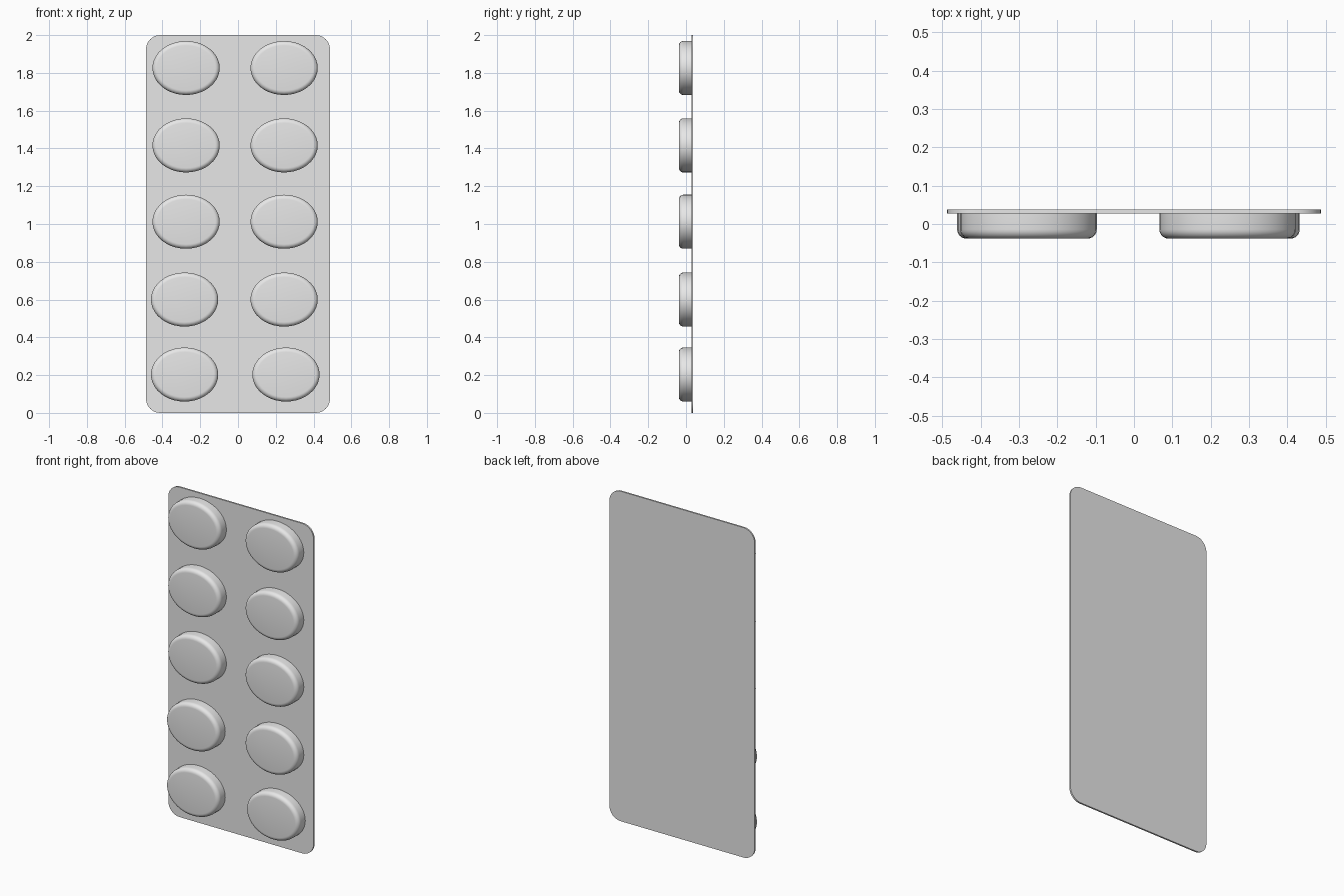
import bpy
import bmesh
from math import sin, cos, pi, radians

cube = bpy.data.objects.get("Cube")
if cube:
    bpy.data.objects.remove(cube, do_unlink=True)

# One pale grey for the whole pack
grey = bpy.data.materials.new("pale_grey")
grey.use_nodes = True
colour = (0.8, 0.8, 0.8, 1)
grey.diffuse_color = colour
grey.node_tree.nodes["Principled BSDF"].inputs["Base Color"].default_value = colour

FRONT, BACK, SHEET_FRONT = -0.038, 0.038, 0.028
HALF_WIDTH, HEIGHT, CORNER = 0.487, 2.0, 0.075
SEGMENTS = 40


def loft(name, rings):
    """Skin matching rings of points, front to back, and cap both ends."""
    bm = bmesh.new()
    loops = [[bm.verts.new(p) for p in ring] for ring in rings]
    n = len(loops[0])
    for a, b in zip(loops, loops[1:]):
        for i in range(n):
            j = (i + 1) % n
            bm.faces.new((a[i], a[j], b[j], b[i]))
    bm.faces.new(loops[0])
    bm.faces.new(loops[-1])
    bmesh.ops.recalc_face_normals(bm, faces=bm.faces)
    mesh = bpy.data.meshes.new(name)
    bm.to_mesh(mesh)
    bm.free()
    mesh.materials.append(grey)
    obj = bpy.data.objects.new(name, mesh)
    bpy.context.collection.objects.link(obj)
    bpy.ops.object.select_all(action="DESELECT")
    obj.select_set(True)
    bpy.context.view_layer.objects.active = obj
    bpy.ops.object.shade_smooth_by_angle(angle=radians(35))
    return obj


# Backing sheet with rounded corners
def sheet_ring(y):
    points = []
    corners = [(1, 1), (-1, 1), (-1, -1), (1, -1)]
    for quarter, (sx, sz) in enumerate(corners):
        cx = sx * (HALF_WIDTH - CORNER)
        cz = HEIGHT / 2 + sz * (HEIGHT / 2 - CORNER)
        for step in range(9):
            a = (quarter + step / 8) * pi / 2
            points.append((cx + CORNER * cos(a), y, cz + CORNER * sin(a)))
    return points


loft("backing_sheet", [sheet_ring(SHEET_FRONT), sheet_ring(BACK)])


# Oval pocket with a straight wall and a rounded front rim
def pocket_ring(cx, cz, inset, y):
    rx, rz = 0.178 - inset, 0.143 - inset
    turns = [2 * pi * i / SEGMENTS for i in range(SEGMENTS)]
    return [(cx + rx * cos(a), y, cz + rz * sin(a)) for a in turns]


def pocket(name, cx, cz, rim=0.024):
    rings = []
    for step in range(7):
        a = step / 6 * pi / 2
        rings.append(pocket_ring(cx, cz, rim * (1 - sin(a)),
                                 FRONT + rim * (1 - cos(a))))
    rings.append(pocket_ring(cx, cz, 0, SHEET_FRONT + 0.004))
    loft(name, rings)


# Two columns of pockets, bottom row first: height, right x, left x
rows = [(0.203, -0.283, 0.254), (0.60, -0.283, 0.244), (1.012, -0.275, 0.244),
        (1.416, -0.275, 0.244), (1.826, -0.275, 0.244)]
for number, (z, right_x, left_x) in enumerate(rows, 1):
    pocket(f"right_pocket_{number}", right_x, z)
    pocket(f"left_pocket_{number}", left_x, z)
